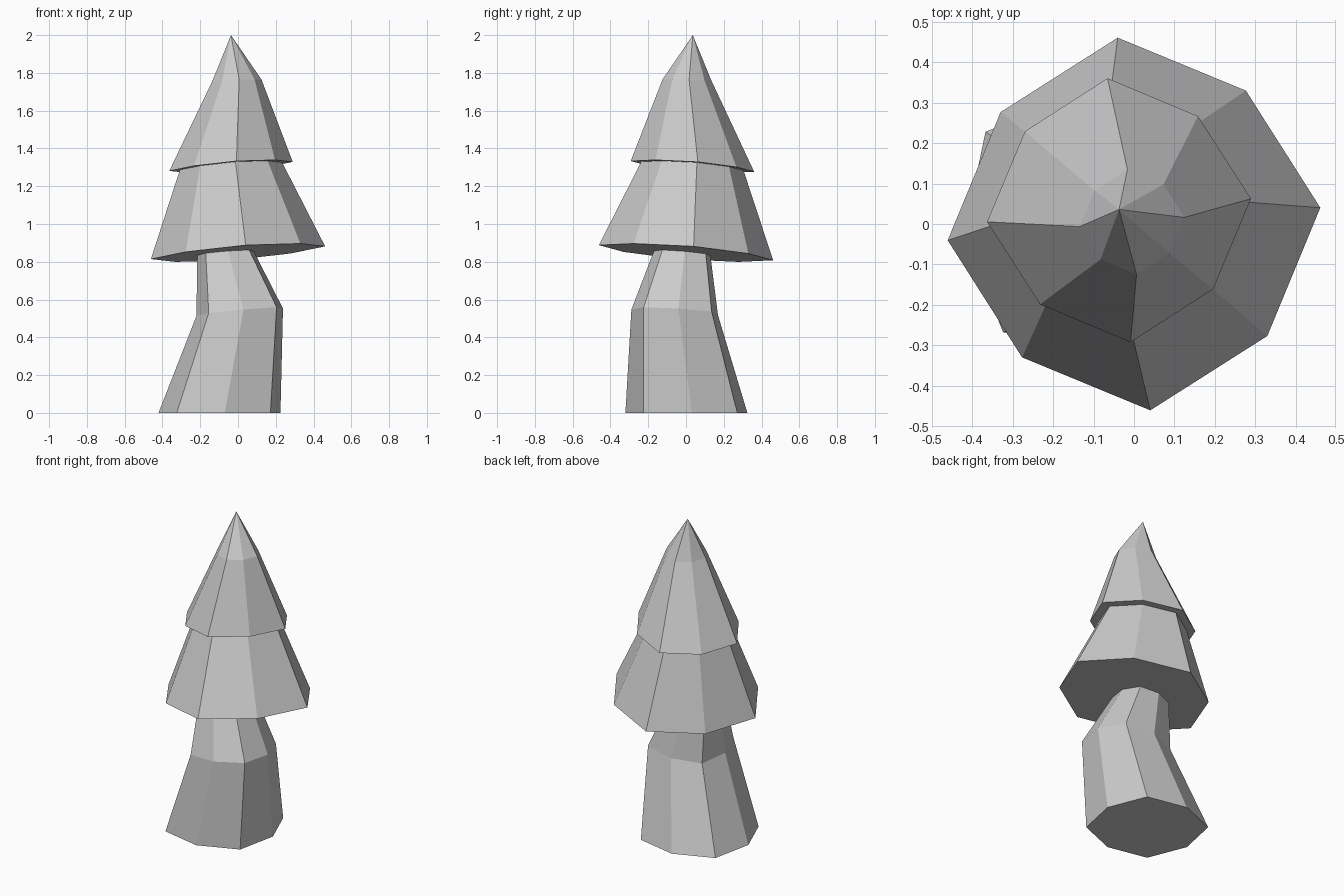
import bpy, bmesh, math

if "Cube" in bpy.data.objects:
    bpy.data.objects.remove(bpy.data.objects["Cube"])


def loft(name, rings, apex=None, cap_bottom=True):
    """Eight-sided flat-faced loft.
    Ring: centre x, y, z, cardinal radius, diagonal radius, slope in x, slope in y."""
    bm = bmesh.new()
    loops = []
    for cx, cy, cz, r_card, r_diag, sx, sy in rings:
        loop = []
        for i in range(8):
            a = math.radians(5 + 45 * i)
            r = r_diag if i % 2 else r_card
            dx, dy = r * math.cos(a), r * math.sin(a)
            loop.append(bm.verts.new((cx + dx, cy + dy, cz + sx * dx + sy * dy)))
        loops.append(loop)
    for lo, hi in zip(loops, loops[1:]):
        for i in range(8):
            j = (i + 1) % 8
            bm.faces.new((lo[i], lo[j], hi[j], hi[i]))
    if cap_bottom:
        bm.faces.new(loops[0][::-1])
    if apex:
        tip = bm.verts.new(apex)
        for i in range(8):
            bm.faces.new((loops[-1][i], loops[-1][(i + 1) % 8], tip))
    mesh = bpy.data.meshes.new(name)
    bm.to_mesh(mesh)
    bm.free()
    obj = bpy.data.objects.new(name, mesh)
    bpy.context.collection.objects.link(obj)
    return obj


# Bent trunk, its top hidden against the foliage underside
loft("trunk", [
    (-0.098, 0.002, 0.0, 0.324, 0.352, 0, 0),
    (0.009, -0.06, 0.533, 0.23, 0.255, 0.09, -0.055),
    (-0.066, -0.02, 0.845, 0.15, 0.163, 0.08, -0.08),
])

# Two stacked foliage tiers with a slight tilt, ending in an off-centre tip
loft("foliage", [
    (0.0, 0.0, 0.848, 0.463, 0.431, 0.08, -0.08),
    (-0.037, 0.034, 1.306, 0.272, 0.253, 0.08, -0.08),
    (-0.037, 0.034, 1.305, 0.328, 0.304, 0.08, -0.08),
    (-0.005, 0.005, 1.762, 0.13, 0.121, 0.02, -0.02),
], apex=(-0.037, 0.036, 2.0))
